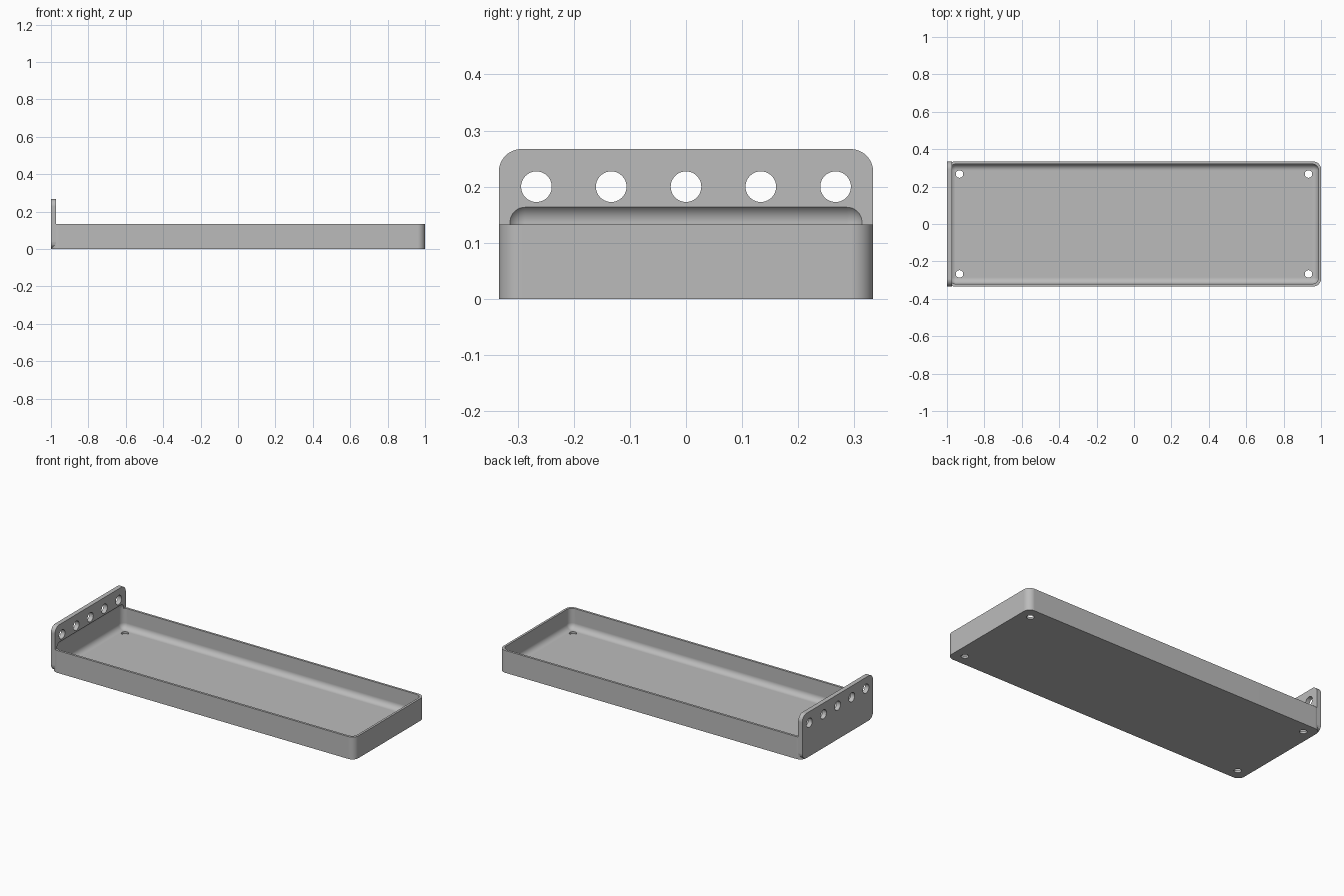
import bpy, bmesh, math
from mathutils import Matrix, Vector

default = bpy.data.objects.get("Cube")
if default:
    bpy.data.objects.remove(default, do_unlink=True)

# Overall dimensions
LENGTH, WIDTH, WALL_H, PLATE_H = 2.0, 0.667, 0.133, 0.267
PLATE_T, WALL, CORNER, FILLET = 0.0267, 0.0133, 0.04, 0.0333

grey = bpy.data.materials.new("plain_grey")
grey.use_nodes = True
grey.diffuse_color = (0.5, 0.5, 0.5, 1)
grey.node_tree.nodes["Principled BSDF"].inputs["Base Color"].default_value = (0.5, 0.5, 0.5, 1)


def finish(bm, name):
    mesh = bpy.data.meshes.new(name)
    bm.to_mesh(mesh)
    bm.free()
    mesh.materials.append(grey)
    obj = bpy.data.objects.new(name, mesh)
    bpy.context.collection.objects.link(obj)
    return obj


def rounded_box(name, low, high, radius, axis=None):
    """Box with edges along one axis rounded, or all edges if no axis."""
    low, high = Vector(low), Vector(high)
    bm = bmesh.new()
    bmesh.ops.create_cube(bm, size=1)
    bmesh.ops.scale(bm, vec=high - low, verts=bm.verts)
    bmesh.ops.translate(bm, vec=(low + high) / 2, verts=bm.verts)
    edges = [e for e in bm.edges if axis is None
             or abs((e.verts[0].co - e.verts[1].co).normalized()[axis]) > 0.9]
    bmesh.ops.bevel(bm, geom=edges, offset=radius, segments=12,
                    profile=0.5, affect='EDGES', clamp_overlap=True)
    return finish(bm, name)


def drills(name, centres, radius, depth, rotation):
    """A set of cylindrical cutters."""
    bm = bmesh.new()
    for centre in centres:
        bmesh.ops.create_cone(bm, cap_ends=True, segments=40, radius1=radius,
                              radius2=radius, depth=depth,
                              matrix=Matrix.Translation(centre) @ rotation)
    return finish(bm, name)


def combine(target, tool, operation):
    mod = target.modifiers.new(tool.name, 'BOOLEAN')
    mod.operation, mod.object, mod.solver = operation, tool, 'EXACT'
    bpy.ops.object.modifier_apply(modifier=mod.name)
    bpy.data.objects.remove(tool, do_unlink=True)


hx, hy = LENGTH / 2, WIDTH / 2

# Tray body and upright end plate
tray = rounded_box("tray_with_end_plate", (-hx, -hy, 0), (hx, hy, WALL_H), CORNER, axis=2)
plate = rounded_box("end_plate", (-hx, -hy, 0), (-hx + PLATE_T, hy, PLATE_H), CORNER, axis=0)

# Filleted hollow, which also scoops the foot of the plate
hollow = rounded_box("hollow", (-hx + WALL, -hy + WALL, WALL),
                     (hx - WALL, hy - WALL, 0.17), FILLET)

# Floor holes in the corners and a row of holes through the plate
floor_holes = drills("floor_holes", [(x, y, 0) for x in (-0.933, 0.933) for y in (-0.267, 0.267)],
                     0.02, 0.1, Matrix.Identity(4))
plate_holes = drills("plate_holes", [(-hx, i * 0.1333, 0.2) for i in range(-2, 3)],
                     0.0273, 0.2, Matrix.Rotation(math.pi / 2, 4, 'Y'))

bpy.ops.object.select_all(action='DESELECT')
tray.select_set(True)
bpy.context.view_layer.objects.active = tray
combine(tray, plate, 'UNION')
for cutter in (hollow, floor_holes, plate_holes):
    combine(tray, cutter, 'DIFFERENCE')

# Smooth fillets, crisp edges, level flat faces
bpy.ops.object.shade_smooth_by_angle(angle=math.radians(30))
weighted = tray.modifiers.new("level_faces", 'WEIGHTED_NORMAL')
weighted.keep_sharp = True
